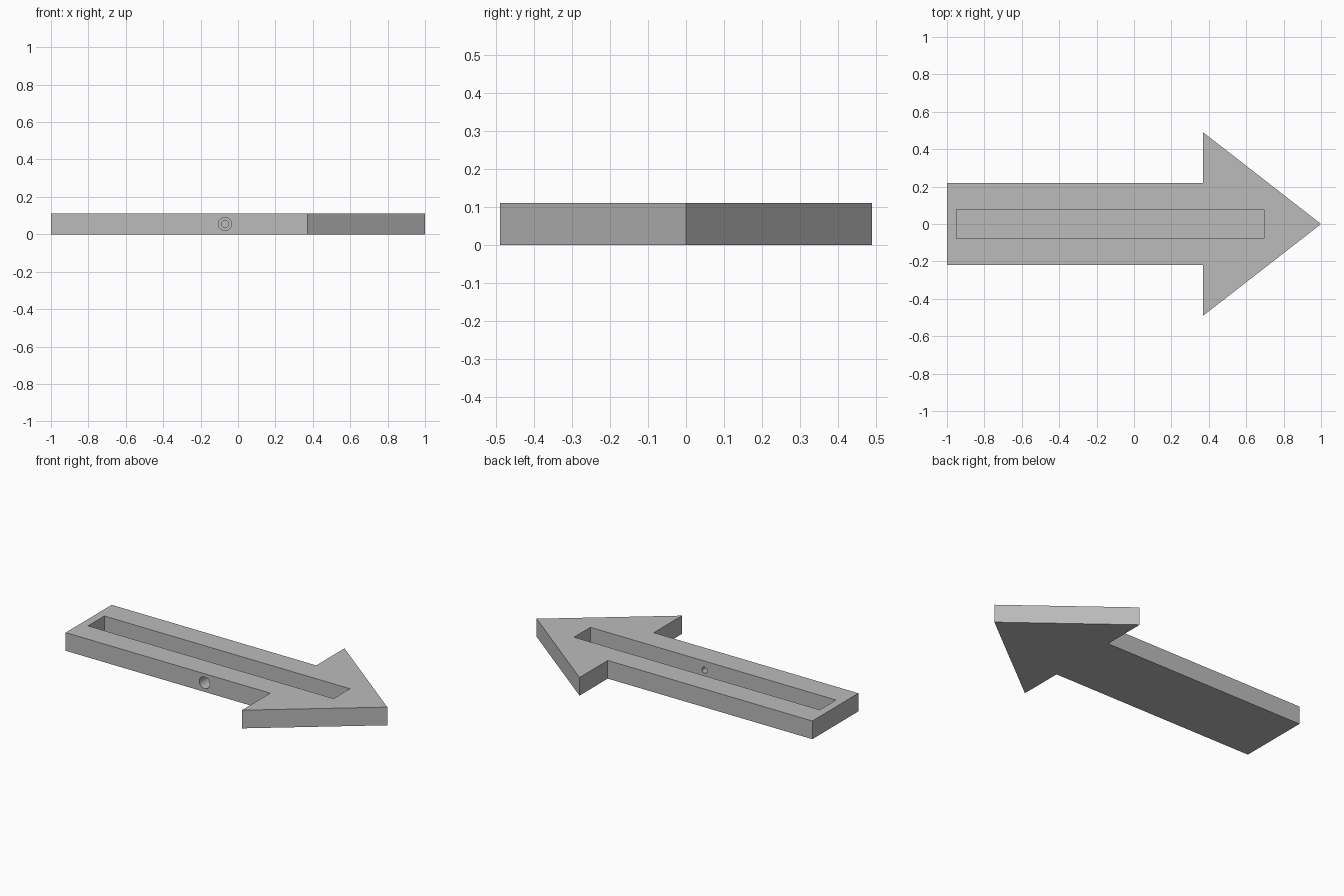
import bpy, bmesh, math
from mathutils import Matrix, Vector

if "Cube" in bpy.data.objects:
    bpy.data.objects.remove(bpy.data.objects["Cube"])

HEIGHT = 0.11
HOLE_X, HOLE_Z = -0.07, 0.055

grey = bpy.data.materials.new("plain_grey")
grey.diffuse_color = (0.5, 0.5, 0.5, 1)
grey.use_nodes = True
grey.node_tree.nodes["Principled BSDF"].inputs["Base Color"].default_value = grey.diffuse_color


def make_object(name, bm):
    bmesh.ops.recalc_face_normals(bm, faces=bm.faces)
    mesh = bpy.data.meshes.new(name)
    bm.to_mesh(mesh)
    bm.free()
    mesh.materials.append(grey)
    obj = bpy.data.objects.new(name, mesh)
    bpy.context.collection.objects.link(obj)
    return obj


def prism(name, outline, z0, z1):
    bm = bmesh.new()
    face = bm.faces.new([bm.verts.new((x, y, z0)) for x, y in outline])
    top = bmesh.ops.extrude_face_region(bm, geom=[face])["geom"]
    verts = [v for v in top if isinstance(v, bmesh.types.BMVert)]
    bmesh.ops.translate(bm, verts=verts, vec=Vector((0, 0, z1 - z0)))
    return make_object(name, bm)


def bore(name, radius, y0, y1):
    bm = bmesh.new()
    place = Matrix.Translation((HOLE_X, (y0 + y1) / 2, HOLE_Z)) @ Matrix.Rotation(math.pi / 2, 4, 'X')
    bmesh.ops.create_cone(bm, cap_ends=True, segments=48, radius1=radius,
                          radius2=radius, depth=y1 - y0, matrix=place)
    return make_object(name, bm)


# Arrow plate: shaft plus triangular head
half = [(-1, -0.22), (0.37, -0.22), (0.37, -0.49)]
arrow = prism("arrow_plate", half + [(1, 0)] + [(x, -y) for x, y in reversed(half)], 0, HEIGHT)

# Long open pocket with a very thin floor, and a stepped hole in the front wall
cutters = [
    prism("pocket_cutter", [(-0.95, -0.078), (0.695, -0.078), (0.695, 0.078), (-0.95, 0.078)], 0.002, 0.2),
    bore("wide_bore_cutter", 0.035, -0.3, -0.13),
    bore("narrow_bore_cutter", 0.018, -0.2, 0.0),
]
bpy.context.view_layer.objects.active = arrow
arrow.select_set(True)
for cutter in cutters:
    cutter.hide_render = True
    mod = arrow.modifiers.new(cutter.name, 'BOOLEAN')
    mod.operation = 'DIFFERENCE'
    mod.solver = 'EXACT'
    mod.object = cutter
    bpy.ops.object.modifier_apply(modifier=mod.name)
    bpy.data.objects.remove(cutter)

# Smooth bores, crisp edges elsewhere
bpy.ops.object.shade_smooth_by_angle(angle=math.radians(30))
